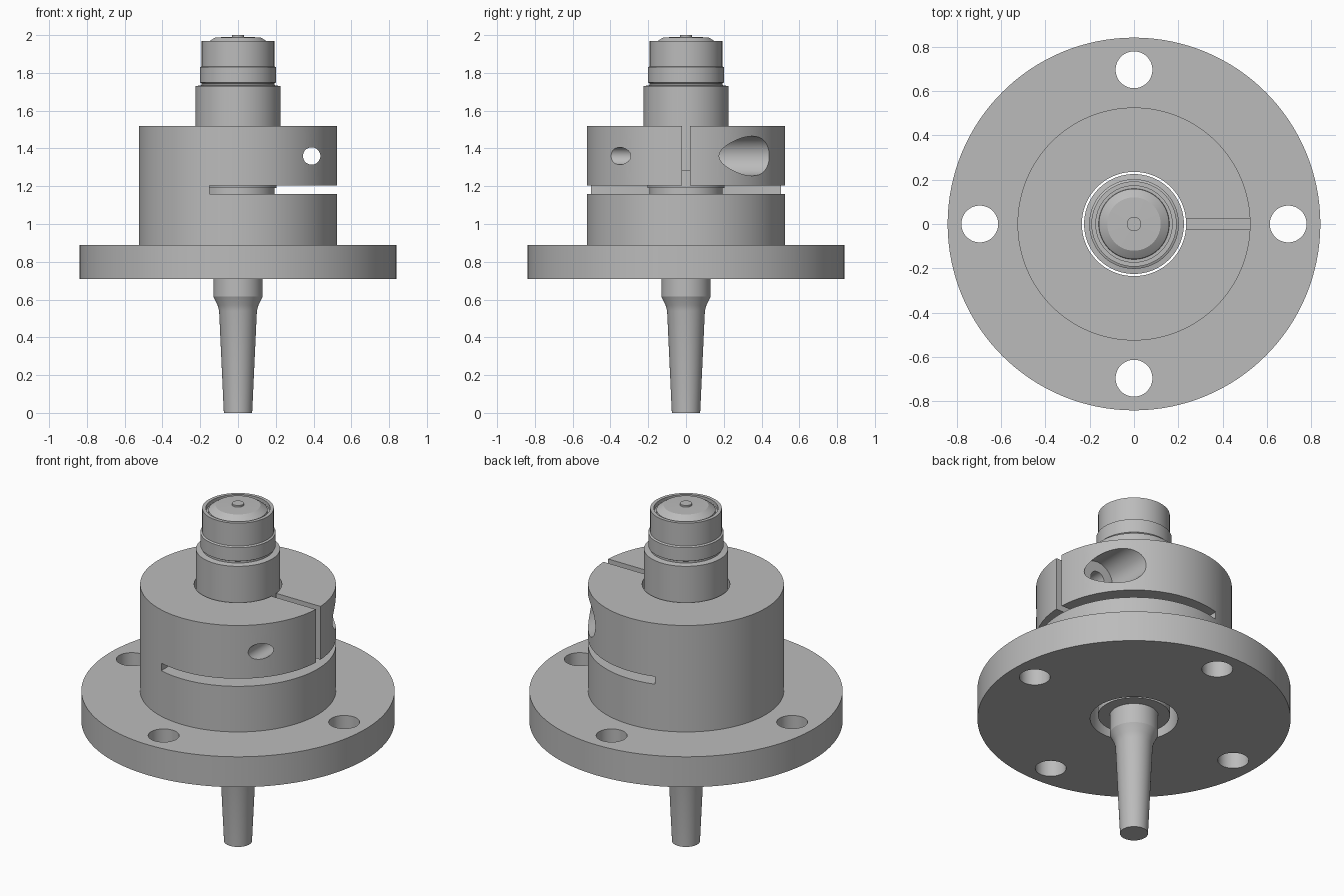
import bpy, bmesh, math
from mathutils import Matrix

if "Cube" in bpy.data.objects:
    bpy.data.objects.remove(bpy.data.objects["Cube"])

steel = bpy.data.materials.new("steel_grey")
steel.diffuse_color = (0.5, 0.5, 0.5, 1)
steel.use_nodes = True
steel.node_tree.nodes["Principled BSDF"].inputs["Base Color"].default_value = steel.diffuse_color


def finish(name, bm):
    bmesh.ops.recalc_face_normals(bm, faces=bm.faces)
    me = bpy.data.meshes.new(name)
    bm.to_mesh(me)
    bm.free()
    ob = bpy.data.objects.new(name, me)
    bpy.context.collection.objects.link(ob)
    me.materials.append(steel)
    return ob


def select(ob):
    bpy.ops.object.select_all(action='DESELECT')
    ob.select_set(True)
    bpy.context.view_layer.objects.active = ob


def smooth(ob):
    select(ob)
    bpy.ops.object.shade_smooth_by_angle(angle=math.radians(20))


def lathe(name, profile, steps=96, closed=False):
    """Revolve (radius, z) points about z; closed joins the last point to the first."""
    bm = bmesh.new()
    vs = [bm.verts.new((r, 0, z)) for r, z in profile]
    es = [bm.edges.new(p) for p in zip(vs, vs[1:])]
    if closed:
        es.append(bm.edges.new((vs[-1], vs[0])))
    bmesh.ops.spin(bm, geom=vs + es, cent=(0, 0, 0), axis=(0, 0, 1),
                   angle=math.tau, steps=steps)
    bmesh.ops.remove_doubles(bm, verts=bm.verts, dist=1e-5)
    return finish(name, bm)


def box(x0, x1, y0, y1, z0, z1):
    bm = bmesh.new()
    m = Matrix.Translation(((x0 + x1) / 2, (y0 + y1) / 2, (z0 + z1) / 2))
    bmesh.ops.create_cube(bm, size=1, matrix=m @ Matrix.Diagonal((x1 - x0, y1 - y0, z1 - z0, 1)))
    return finish("cutter", bm)


def rod(radius, length, centre, along_y=False):
    bm = bmesh.new()
    m = Matrix.Translation(centre)
    if along_y:
        m = m @ Matrix.Rotation(math.pi / 2, 4, 'X')
    bmesh.ops.create_cone(bm, cap_ends=True, segments=48, radius1=radius,
                          radius2=radius, depth=length, matrix=m)
    return finish("cutter", bm)


def cut(target, cutter):
    cutter.hide_render = True
    mod = target.modifiers.new("cut", 'BOOLEAN')
    mod.operation, mod.solver, mod.object = 'DIFFERENCE', 'EXACT', cutter
    select(target)
    bpy.ops.object.modifier_apply(modifier=mod.name)
    bpy.data.objects.remove(cutter)


# Flange and clamp collar with a through bore
body = lathe("flanged_clamp_collar", [
    (0.235, 0.71), (0.84, 0.71), (0.84, 0.89), (0.525, 0.89),
    (0.525, 1.52), (0.235, 1.52)], steps=128, closed=True)

# Four bolt holes
for i in range(4):
    a = i * math.pi / 2
    cut(body, rod(0.083, 0.5, (0.695 * math.cos(a), 0.695 * math.sin(a), 0.8)))

# Horizontal and vertical clamp slits
cut(body, box(-0.15, 0.7, -0.7, 0.7, 1.16, 1.205))
cut(body, box(0.1, 0.7, -0.022, 0.022, 1.18, 1.6))

# Clamp screw hole with counterbore at the back
cut(body, rod(0.046, 1.4, (0.39, 0, 1.36), True))
cut(body, rod(0.105, 0.6, (0.39, 0.46, 1.36), True))
smooth(body)

# Shaft with its tapered lower pin, steps, and recessed top
shaft = lathe("tapered_shaft", [
    (0, 0), (0.075, 0), (0.1, 0.54), (0.108, 0.57), (0.13, 0.615), (0.13, 0.73),
    (0.193, 0.73), (0.193, 1.19), (0.205, 1.19), (0.205, 1.28), (0.225, 1.28),
    (0.225, 1.73), (0.193, 1.735), (0.193, 1.745), (0.202, 1.75), (0.202, 1.83),
    (0.192, 1.835), (0.192, 1.97), (0.172, 1.97), (0.172, 1.945), (0, 1.945)])
smooth(shaft)

# Domed end cap with a centre button
cap = lathe("domed_end_cap", [
    (0, 1.94), (0.16, 1.94), (0.158, 1.962), (0.145, 1.972), (0.12, 1.988),
    (0.032, 1.99), (0.032, 2.0), (0, 2.0)])
smooth(cap)
